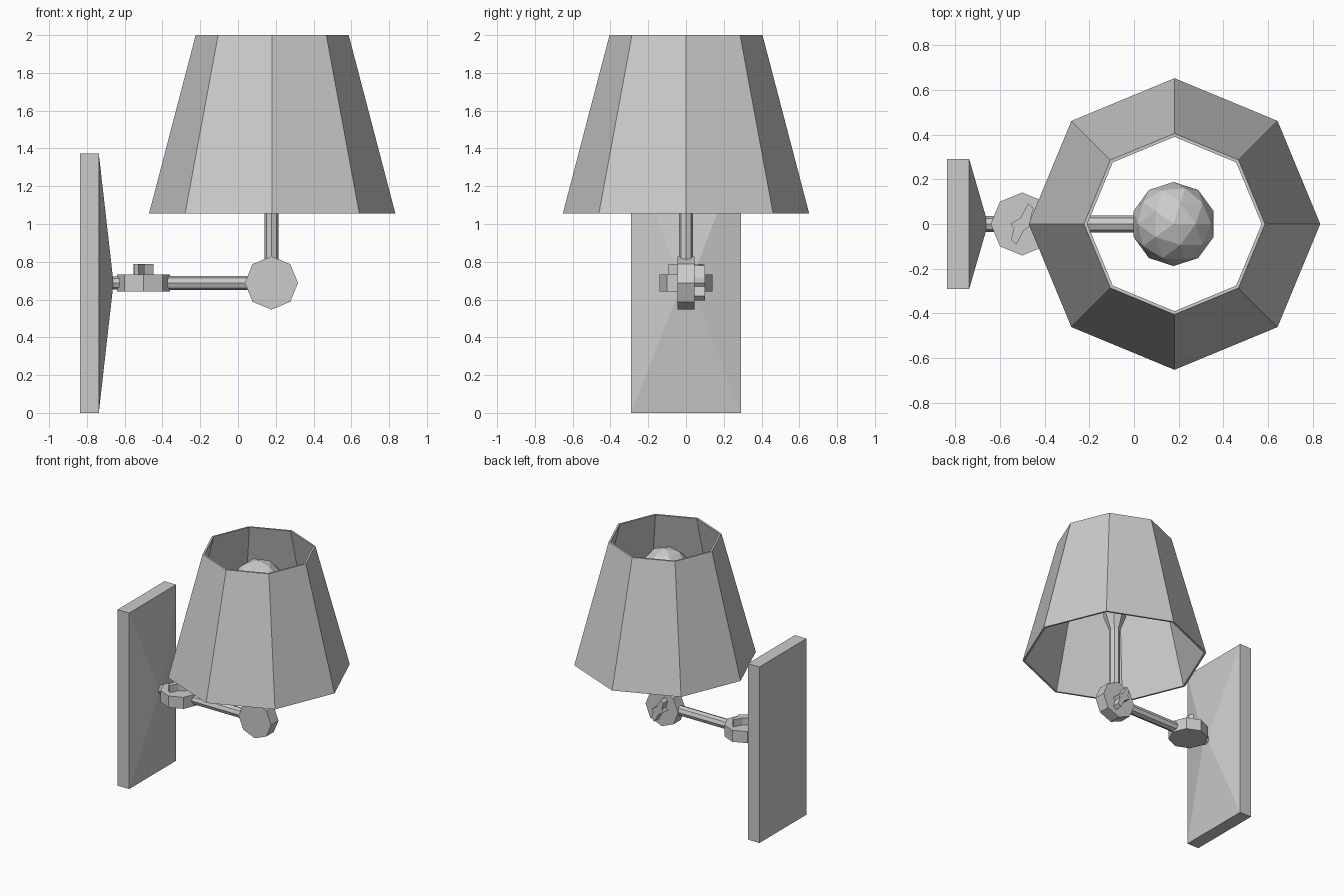
import bpy, bmesh, math
from mathutils import Matrix, Vector

if "Cube" in bpy.data.objects:
    bpy.data.objects.remove(bpy.data.objects["Cube"])

AX, JX, ZC = 0.177, -0.50, 0.688   # lamp axis x, wall joint x, arm height


def finish(name, bm):
    bmesh.ops.recalc_face_normals(bm, faces=bm.faces)
    me = bpy.data.meshes.new(name)
    bm.to_mesh(me)
    bm.free()
    ob = bpy.data.objects.new(name, me)
    bpy.context.collection.objects.link(ob)
    return ob


def lathe(name, profile, loc, axis='Z', sides=8, closed=False):
    """Turn (radius, height) rings around an axis; capped, or a closed ring."""
    bm = bmesh.new()
    rings = [[bm.verts.new((r * math.cos(2 * math.pi * i / sides),
                            r * math.sin(2 * math.pi * i / sides), h))
              for i in range(sides)] for r, h in profile]
    pairs = list(zip(rings, rings[1:]))
    if closed:
        pairs.append((rings[-1], rings[0]))
    else:
        bm.faces.new(rings[0])
        bm.faces.new(rings[-1])
    for a, b in pairs:
        for i in range(sides):
            j = (i + 1) % sides
            bm.faces.new((a[i], a[j], b[j], b[i]))
    turn = {'Z': Matrix.Identity(4),
            'X': Matrix.Rotation(math.pi / 2, 4, 'Y'),
            'Y': Matrix.Rotation(-math.pi / 2, 4, 'X')}[axis]
    bm.transform(Matrix.Translation(loc) @ turn)
    return finish(name, bm)


def wing_nut(name, loc, rot_x=0.0):
    """S-shaped nut: half outline repeated by point symmetry, then extruded."""
    half = [(0.027, 0.092), (0.05, 0.07), (0.037, 0.02), (0.052, 0.0), (0.008, -0.028)]
    outline = half + [(-x, -y) for x, y in half]
    bm = bmesh.new()
    face = bm.faces.new([bm.verts.new((x, y, 0.035)) for x, y in outline])
    ext = bmesh.ops.extrude_face_region(bm, geom=[face])
    for v in ext['geom']:
        if isinstance(v, bmesh.types.BMVert):
            v.co.z = 0.10
    bm.transform(Matrix.Translation(loc) @ Matrix.Rotation(rot_x, 4, 'X'))
    return finish(name, bm)


# Wall plate: slab with its front drawn out to a small square
bm = bmesh.new()
bmesh.ops.create_cube(bm, size=1)
for v in bm.verts:
    v.co = Vector((-0.787 + v.co.x * 0.10, v.co.y * 0.58, 0.687 + v.co.z * 1.374))
bm.faces.ensure_lookup_table()
front = max(bm.faces, key=lambda f: f.calc_center_median().x)
ext = bmesh.ops.extrude_face_region(bm, geom=[front])
bm.faces.remove(front)
for v in ext['geom']:
    if isinstance(v, bmesh.types.BMVert):
        v.co = Vector((-0.663, math.copysign(0.035, v.co.y),
                       ZC + math.copysign(0.035, v.co.z - ZC)))
finish("wall_plate", bm)

# Arm pieces
lathe("wall_stub", [(0.035, -0.69), (0.035, -0.60)], (0, 0, ZC), 'X')
lathe("wall_joint", [(0.141, -0.045), (0.141, 0.045)], (JX, 0, ZC))
lathe("arm", [(0.038, -0.40), (0.038, 0.08)], (0, 0, ZC), 'X')
lathe("elbow_joint", [(0.141, -0.045), (0.141, 0.045)], (AX, 0, ZC), 'Y')
wing_nut("wall_joint_nut", (JX, 0, ZC))
wing_nut("elbow_joint_nut", (AX, 0, ZC), -math.pi / 2)

# Stem flaring into the bulb socket
lathe("stem_and_socket", [(0.038, 0.80), (0.038, 1.27), (0.08, 1.38), (0.08, 1.58)],
      (AX, 0, 0))

# Bulb
bm = bmesh.new()
bmesh.ops.create_icosphere(bm, subdivisions=2, radius=0.188)
bm.transform(Matrix.Translation((AX, 0, 1.73)))
finish("bulb", bm)

# Open eight-sided shade with a thin wall
lathe("shade", [(0.652, 1.056), (0.405, 2.0), (0.390, 2.0), (0.637, 1.056)],
      (AX + 0.004, 0, 0), closed=True)
